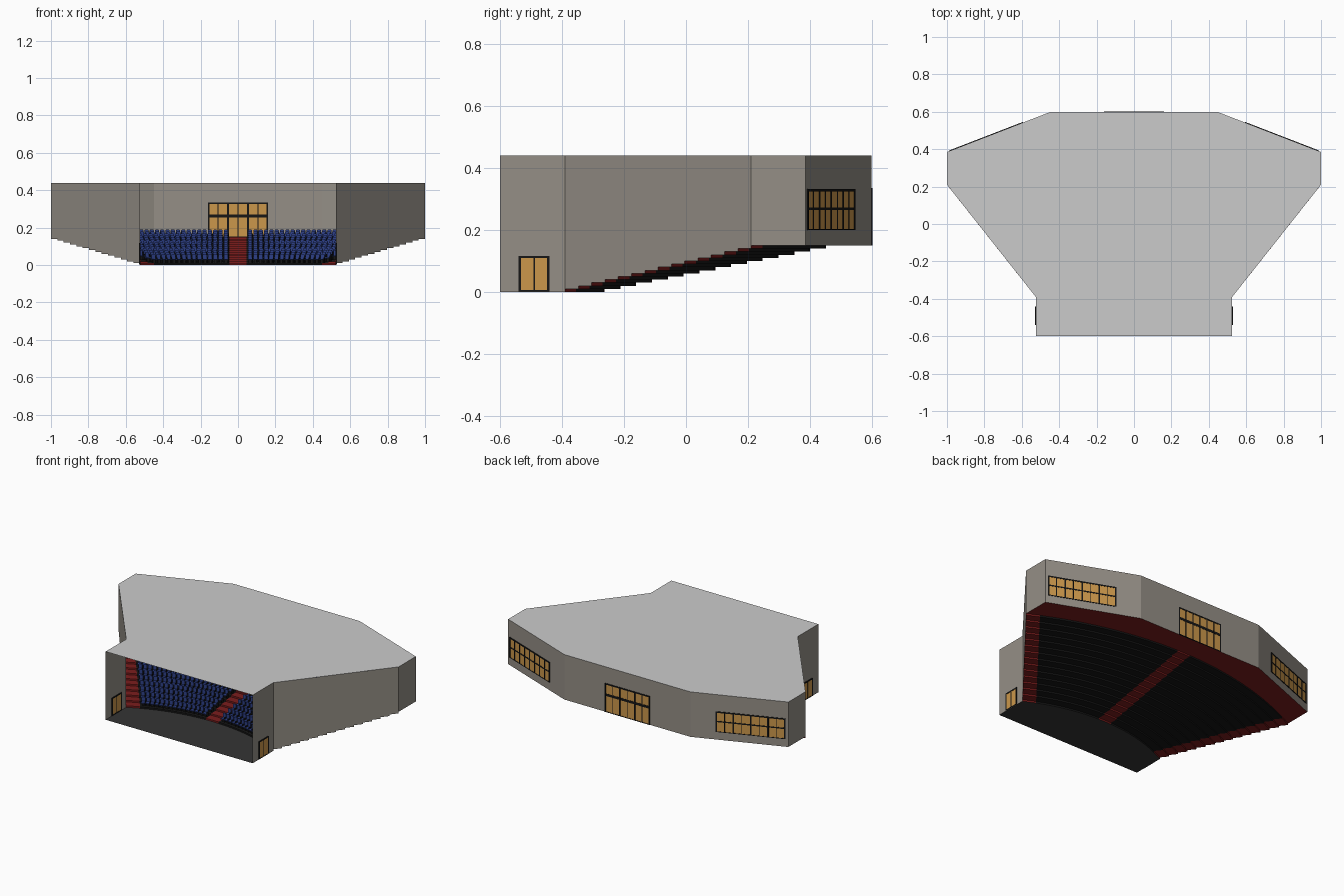
import bpy, bmesh, math
from mathutils import Matrix, Vector

if "Cube" in bpy.data.objects:
    bpy.data.objects.remove(bpy.data.objects["Cube"])

ROOF_Z, RISE, ROWS = 0.44, 0.01, 14
W0, Y0 = 0.525, -0.39            # half width and depth where the seating fan starts
PIVOT_Y = -1.053                 # the side walls converge here
R, CY = 1.1485, -0.3585          # first arc, relative to the pivot
S = [1 + (1 / W0 - 1) * k / ROWS for k in range(ROWS + 1)]   # scale of each arc


def mat(name, r, g, b):
    m = bpy.data.materials.new(name)
    m.diffuse_color = (r, g, b, 1)
    m.use_nodes = True
    m.node_tree.nodes["Principled BSDF"].inputs["Base Color"].default_value = m.diffuse_color
    return m


WALL = mat("warm_grey", 0.30, 0.275, 0.24)
BLACK = mat("black", 0.008, 0.008, 0.008)
DARK = mat("dark_floor", 0.035, 0.035, 0.035)
RED = mat("red_carpet", 0.20, 0.012, 0.012)
BLUE = mat("blue_fabric", 0.026, 0.05, 0.24)
GOLD = mat("gold_glass", 0.60, 0.31, 0.07)


def finish(bm, name, material=None):
    me = bpy.data.meshes.new(name)
    bm.to_mesh(me)
    bm.free()
    ob = bpy.data.objects.new(name, me)
    bpy.context.collection.objects.link(ob)
    if material:
        me.materials.append(material)
    return ob


def face(bm, pts):
    return bm.faces.new([bm.verts.new(p) for p in pts])


def box(bm, frame, centre, size):
    bmesh.ops.create_cube(bm, size=1, matrix=frame @ Matrix.Translation(centre)
                          @ Matrix.Diagonal((*size, 1)))


def arc_point(x, s, z):
    return (x, PIVOT_Y + s * (CY + math.sqrt(R * R - (x / s) ** 2)), z)


def section(s, part, n=8):
    """x positions across one part of an arc: 0/4 side aisles, 1/3 seats, 2 centre aisle"""
    edge = W0 * s
    b = [-edge, -edge + 0.075, -0.045, 0.045, edge - 0.075, edge]
    m = n if part in (1, 3) else 2
    return [b[part] + (b[part + 1] - b[part]) * i / m for i in range(m + 1)]


def full_arc(s, z):
    xs = sorted({round(x, 6) for p in range(5) for x in section(s, p)})
    return [arc_point(x, s, z) for x in xs]


# Stepped seating tiers and red aisles
def steps(name, parts, material):
    bm = bmesh.new()
    for k in range(ROWS + 1):
        z = RISE * (k + 1)
        for p in parts:
            a = section(S[k], p)
            for i in range(len(a) - 1):
                lo = [arc_point(x, S[k], z - RISE) for x in a[i:i + 2]]
                hi = [arc_point(x, S[k], z) for x in a[i:i + 2]]
                face(bm, [lo[0], lo[1], hi[1], hi[0]])
                if k < ROWS:
                    b = section(S[k + 1], p)
                    far = [arc_point(x, S[k + 1], z) for x in b[i:i + 2]]
                    face(bm, [hi[0], hi[1], far[1], far[0]])
    bmesh.ops.remove_doubles(bm, verts=bm.verts, dist=1e-5)
    finish(bm, name, material)


steps("seating_tiers", (1, 3), BLACK)
steps("stair_aisles", (0, 2, 4), RED)

# Stage floor and rear landing
bm = bmesh.new()
f = face(bm, [(-W0, -0.6, 0), (W0, -0.6, 0)] + full_arc(S[0], 0)[::-1])
bmesh.ops.triangulate(bm, faces=[f])
finish(bm, "stage_floor", DARK)

LAND = RISE * (ROWS + 1)
BACK = [(1, 0.385), (0.45, 0.598), (-0.45, 0.598), (-1, 0.385)]
bm = bmesh.new()
f = face(bm, full_arc(S[-1], LAND) + [(x, y, LAND) for x, y in BACK])
bmesh.ops.triangulate(bm, faces=[f])
finish(bm, "rear_landing", RED)

# Walls: front returns, splayed walls with stepped foot, rear walls
bm = bmesh.new()


def wall(a, b, z):
    face(bm, [(*a, z), (*b, z), (*b, ROOF_Z), (*a, ROOF_Z)])


for sx in (1, -1):
    wall((sx * W0, -0.6), (sx * W0, Y0), 0)
    for k in range(ROWS):
        ends = [arc_point(sx * W0 * s, s, 0)[:2] for s in S[k:k + 2]]
        wall(*ends, RISE * (k + 1))
    wall((sx, 0.21), (sx, 0.385), LAND)
    wall((sx, 0.385), (sx * 0.45, 0.598), LAND)
wall((0.45, 0.598), (-0.45, 0.598), LAND)
finish(bm, "walls", WALL)

# Flat roof
half = [(W0, -0.6), (W0, Y0), (1, 0.21), (1, 0.385), (0.45, 0.598)]
outline = half + [(-x, y) for x, y in half[::-1]]
bm = bmesh.new()
f = face(bm, [(x, y, ROOF_Z) for x, y in outline])
bmesh.ops.triangulate(bm, faces=[f])
finish(bm, "roof")


# Glazed openings: black bars over a gold pane, seen from both sides
def glazing(name, a, b, z0, z1, uprights, rails, bar=0.008):
    a, b = Vector((*a, 0)), Vector((*b, 0))
    d = b - a
    w, h = d.length, z1 - z0
    frame = Matrix.Translation(a) @ Matrix.Rotation(math.atan2(d.y, d.x), 4, 'Z')
    pane = bmesh.new()
    box(pane, frame, (w / 2, 0, (z0 + z1) / 2), (w - bar, 0.003, h - bar))
    finish(pane, name + "_glass", GOLD)
    bars = bmesh.new()
    for x in (bar / 2, w - bar / 2):
        box(bars, frame, (x, 0, (z0 + z1) / 2), (bar, 0.007, h))
    for z in (z0 + bar / 4, z1 - bar / 2):
        box(bars, frame, (w / 2, 0, z), (w, 0.0065, bar if z > z0 + bar / 2 else bar / 2))
    for t, width in uprights:
        box(bars, frame, (w * t, 0, (z0 + z1) / 2), (width, 0.006, h))
    for z, height in rails:
        box(bars, frame, (w / 2, 0, z), (w, 0.0055, height))
    finish(bars, name + "_frame", BLACK)


glazing("rear_entrance", (-0.16, 0.598), (0.16, 0.598), LAND, 0.335,
        [(i / 6, 0.009 if i % 2 == 0 else 0.004) for i in range(1, 6)], [(0.262, 0.016)])
for sx, side in ((1, "right"), (-1, "left")):
    glazing(side + "_stage_door", (sx * W0, -0.54), (sx * W0, -0.44), 0.002, 0.117,
            [(0.5, 0.005)], [])
    glazing(side + "_rear_window", (sx * 0.592, 0.543), (sx * 0.985, 0.391), 0.20, 0.332,
            [(i / 8, 0.009 if i % 2 == 0 else 0.005) for i in range(1, 8)], [(0.268, 0.008)])

# Seats: curved rows of blue backs and cushions on black pedestals
blue, black = bmesh.new(), bmesh.new()
PITCH = 0.028
BACK_SHAPE = [(-0.011, 0.016), (0.011, 0.016), (0.011, 0.044), (0.007, 0.05),
              (-0.007, 0.05), (-0.011, 0.044)]
for k in range(ROWS):
    s, z = S[k], RISE * (k + 1)
    s_mid = (S[k] + S[k + 1]) / 2
    rad = R * s_mid
    lo, hi = 0.05, W0 * s_mid - 0.08
    a0, a1 = math.asin(lo / rad), math.asin(hi / rad)
    n = int((a1 - a0) * rad / PITCH)
    for sx in (1, -1):
        for i in range(n):
            ang = sx * (a0 + (a1 - a0) * (i + 0.5) / n)
            x = rad * math.sin(ang)
            y = PIVOT_Y + s_mid * CY + rad * math.cos(ang)
            fr = Matrix.Translation((x, y, z)) @ Matrix.Rotation(-ang, 4, 'Z')
            front = [blue.verts.new(fr @ Vector((u, 0.008, v))) for u, v in BACK_SHAPE]
            rear = [blue.verts.new(fr @ Vector((u, 0.013, v))) for u, v in BACK_SHAPE]
            blue.faces.new(front)
            blue.faces.new(rear[::-1])
            for j in range(6):
                q = (j + 1) % 6
                blue.faces.new([front[q], front[j], rear[j], rear[q]])
            box(blue, fr, (0, -0.004, 0.019), (0.022, 0.024, 0.006))
            box(black, fr, (0, 0.002, 0.008), (0.014, 0.014, 0.016))
            box(black, fr, (0.0135, -0.001, 0.015), (0.003, 0.02, 0.03))
finish(blue, "seats", BLUE)
finish(black, "seat_supports", BLACK)
